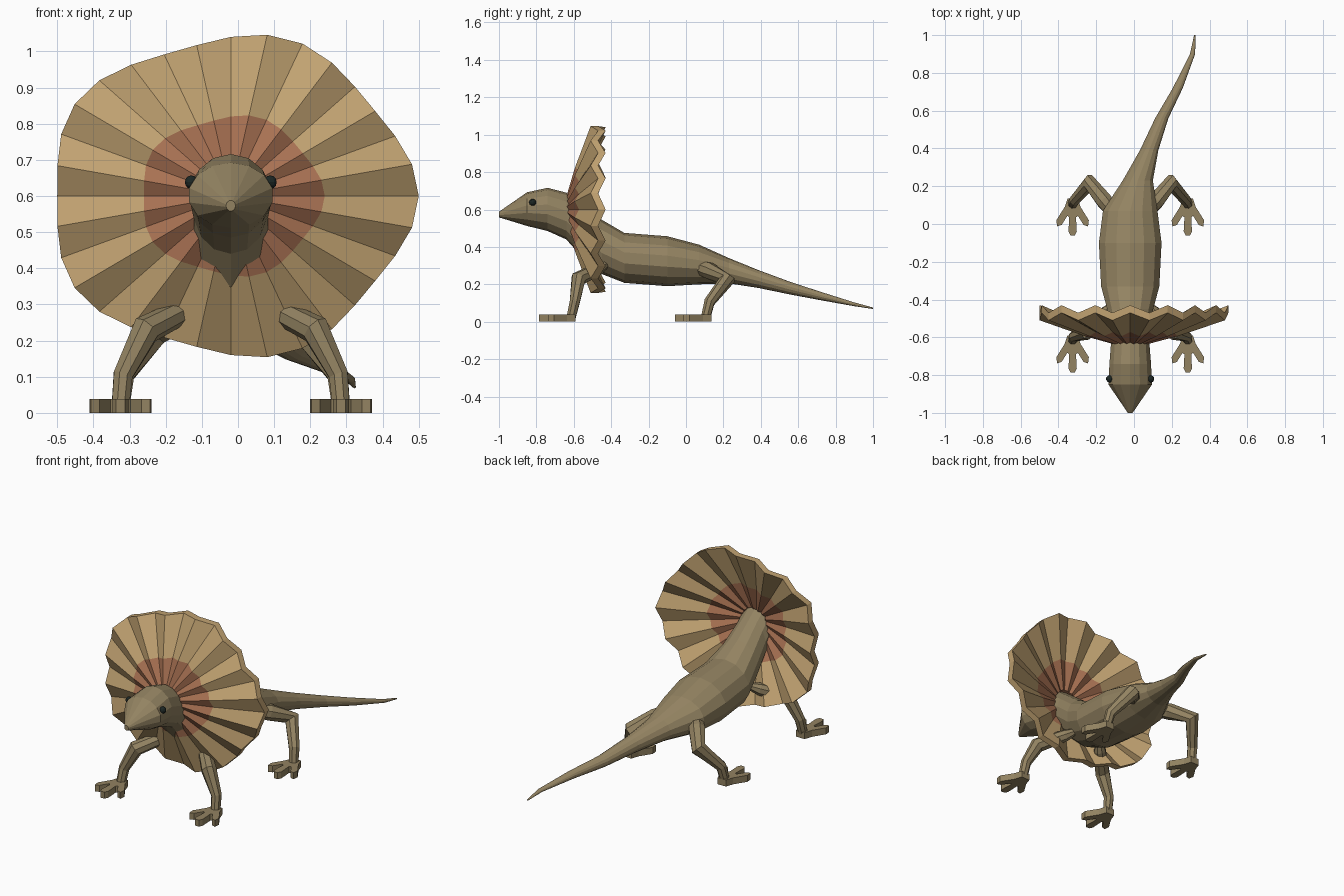
import bpy, bmesh, math
from mathutils import Vector

if "Cube" in bpy.data.objects:
    bpy.data.objects.remove(bpy.data.objects["Cube"])

CX = -0.02   # midline of the animal


def material(name, rgb):
    m = bpy.data.materials.new(name)
    m.diffuse_color = (*rgb, 1)
    m.use_nodes = True
    m.node_tree.nodes["Principled BSDF"].inputs["Base Color"].default_value = m.diffuse_color
    return m


SKIN = material("olive skin", (0.29, 0.225, 0.12))
TAN = material("tan frill", (0.53, 0.36, 0.165))
RED = material("rust frill", (0.39, 0.165, 0.085))
DARK = material("dark eye", (0.012, 0.02, 0.018))


def finish(bm, name, *mats):
    bmesh.ops.recalc_face_normals(bm, faces=bm.faces)
    me = bpy.data.meshes.new(name)
    bm.to_mesh(me)
    bm.free()
    for m in mats:
        me.materials.append(m)
    ob = bpy.data.objects.new(name, me)
    bpy.context.collection.objects.link(ob)
    return ob


def loft(bm, rings, mat=0, closed=False):
    """Bridge equal-length rings of points; cap the ends unless closed."""
    vs = [[bm.verts.new(p) for p in r] for r in rings]
    n = len(vs[0])
    pairs = list(zip(vs, vs[1:])) + ([(vs[-1], vs[0])] if closed else [])
    faces = []
    for a, b in pairs:
        for i in range(n):
            j = (i + 1) % n
            faces.append(bm.faces.new((a[i], a[j], b[j], b[i])))
    if not closed:
        bm.faces.new(vs[0])
        bm.faces.new(vs[-1])
    return faces


# Body from snout to tail tip: y, centre x, half width, bottom z, top z
sections = [
    (-1.00, CX, 0.013, 0.558, 0.588),
    (-0.85, CX, 0.118, 0.512, 0.692),
    (-0.74, CX, 0.113, 0.485, 0.716),
    (-0.64, CX, 0.105, 0.440, 0.690),
    (-0.56, CX, 0.105, 0.350, 0.630),
    (-0.45, CX, 0.125, 0.255, 0.545),
    (-0.33, CX, 0.158, 0.208, 0.475),
    (-0.10, CX, 0.170, 0.190, 0.457),
    (0.07, CX, 0.148, 0.200, 0.412),
    (0.23, 0.02, 0.082, 0.205, 0.340),
    (0.39, 0.08, 0.050, 0.180, 0.275),
    (0.56, 0.147, 0.036, 0.145, 0.212),
    (0.72, 0.232, 0.027, 0.115, 0.160),
    (0.90, 0.310, 0.014, 0.083, 0.103),
    (1.00, 0.322, 0.004, 0.068, 0.076),
]
SIDES = 14
bm = bmesh.new()
loft(bm, [[(cx + w * math.sin(2 * math.pi * i / SIDES), y,
            (lo + hi) / 2 + (hi - lo) / 2 * math.cos(2 * math.pi * i / SIDES))
           for i in range(SIDES)] for y, cx, w, lo, hi in sections])
finish(bm, "body", SKIN)

# Pleated frill: five-lobed outline, alternate spokes folded back
PLEATS = 32


def frill_ring(scale, y, fold, back=0.0):
    pts = []
    for i in range(PLEATS):
        a = 2 * math.pi * i / PLEATS
        lobe = 1 + 0.04 * math.cos(5 * a)
        pts.append((CX + 0.50 * scale * lobe * math.cos(a),
                    y + back + (fold if i % 2 == 0 else -fold),
                    0.60 + 0.44 * scale * lobe * math.sin(a)))
    return pts


levels = [(0.16, -0.635, 0.004), (0.50, -0.583, 0.011), (1.0, -0.49, 0.02)]
bm = bmesh.new()
rings = [frill_ring(*v) for v in levels]
rings += [frill_ring(*v, back=0.04) for v in reversed(levels)]
faces = loft(bm, rings, closed=True)
for k, f in enumerate(faces):
    # inner bands on both sides, plus the hidden inner edge, are rust
    f.material_index = 1 if k // PLEATS in (0, 4, 5) else 0
finish(bm, "frill", TAN, RED)


def tube(name, path, sides=8):
    """Tapered limb through (point, radius) pairs."""
    bm = bmesh.new()
    pts = [Vector(p) for p, _ in path]
    rings = []
    side = None
    for k, (p, r) in enumerate(path):
        d = (pts[min(k + 1, len(pts) - 1)] - pts[max(k - 1, 0)]).normalized()
        ref = side if side else Vector((0, 1, 0))
        side = (ref - d * ref.dot(d)).normalized()
        up = d.cross(side)
        rings.append([pts[k] + r * (side * math.cos(2 * math.pi * i / sides)
                                    + up * math.sin(2 * math.pi * i / sides))
                      for i in range(sides)])
    loft(bm, rings)
    return finish(bm, name, SKIN)


def foot(name, x, y):
    """Flat three-toed slab."""
    half = [(0.027, 0.030), (0.042, -0.015), (0.086, -0.085), (0.082, -0.118),
            (0.058, -0.110), (0.028, -0.062), (0.018, -0.070), (0.022, -0.145),
            (0.012, -0.165)]
    outline = half + [(-a, b) for a, b in reversed(half)]
    bm = bmesh.new()
    loft(bm, [[(x + a, y + b, z) for a, b in outline] for z in (0, 0.038)])
    return finish(bm, name, SKIN)


# Legs, feet and eyes on both sides: offsets from the midline
front_path = [((0.09, -0.43, 0.305), 0.020), ((0.125, -0.465, 0.285), 0.034),
              ((0.235, -0.575, 0.230), 0.042), ((0.298, -0.595, 0.105), 0.029),
              ((0.305, -0.615, 0.02), 0.026)]
rear_path = [((0.08, 0.05, 0.300), 0.036), ((0.135, 0.12, 0.275), 0.046),
             ((0.215, 0.218, 0.222), 0.044), ((0.295, 0.125, 0.105), 0.030),
             ((0.305, 0.105, 0.02), 0.026)]
for s, label in ((-1, "left"), (1, "right")):
    for part, path, fy in (("front", front_path, -0.62), ("rear", rear_path, 0.105)):
        tube(f"{part}_leg_{label}",
             [((CX + s * u, y, z), r) for (u, y, z), r in path])
        foot(f"{part}_foot_{label}", CX + s * 0.305, fy)
    bm = bmesh.new()
    bmesh.ops.create_uvsphere(bm, u_segments=10, v_segments=6, radius=0.019)
    bmesh.ops.translate(bm, verts=bm.verts, vec=(CX + s * 0.109, -0.82, 0.638))
    finish(bm, f"eye_{label}", DARK)
